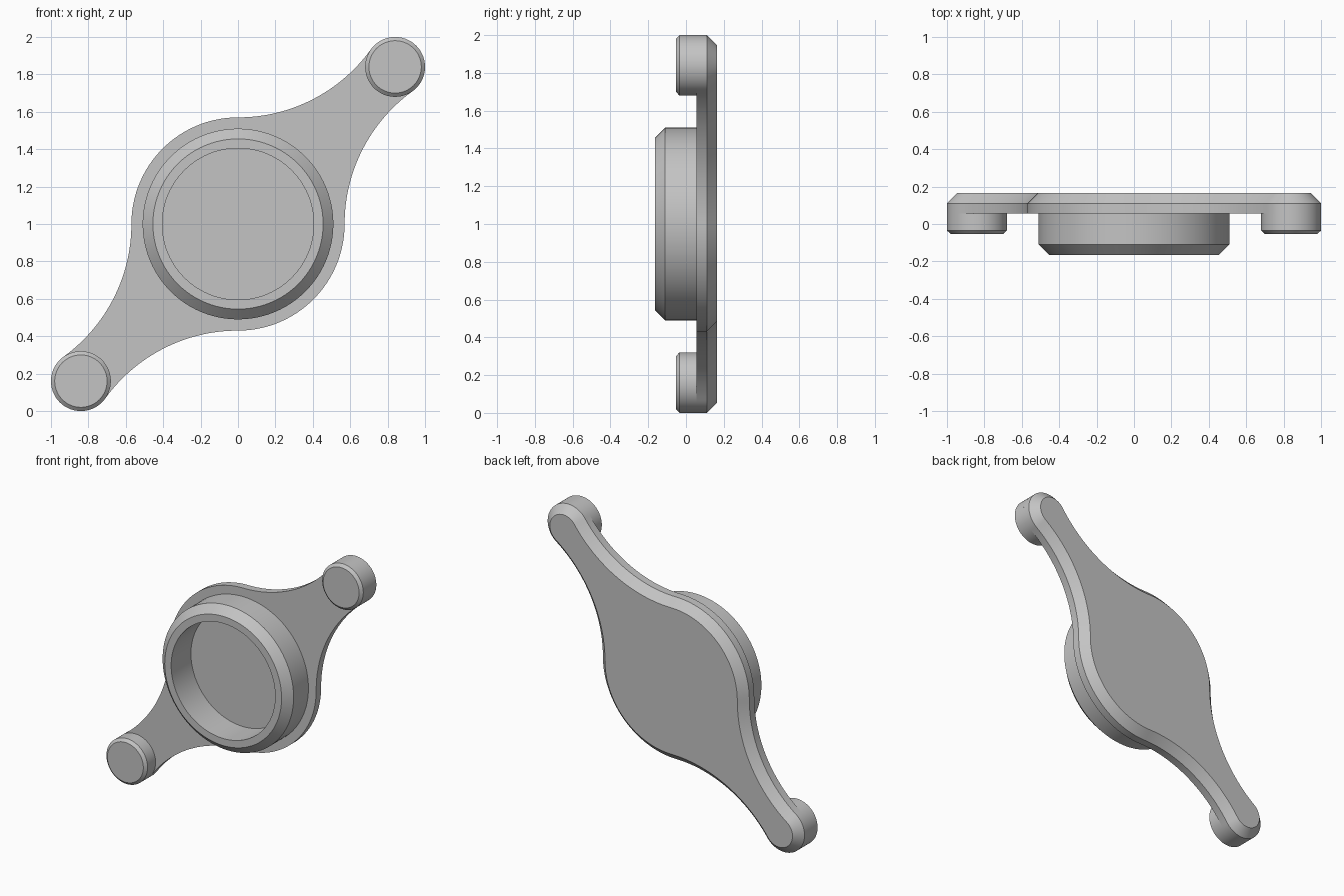
import bpy, bmesh
from math import sin, cos, radians, degrees, atan2

cube = bpy.data.objects.get("Cube")
if cube:
    bpy.data.objects.remove(cube)

grey = bpy.data.materials.new("plain grey")
grey.use_nodes = True
colour = (0.55, 0.55, 0.55, 1)
grey.diffuse_color = colour
grey.node_tree.nodes["Principled BSDF"].inputs["Base Color"].default_value = colour

HUB, END, REACH = 0.57, 0.16, 0.84      # hub radius, tip radius, tip offset
FRONT, BEVEL, BACK = 0.055, 0.11, 0.165  # depths of the plate along y
# Radius of the concave arc tangent to both the hub and the tip
drop = REACH - HUB
WAIST = (REACH**2 + drop**2 - END**2) / (2 * (END + drop))
FAR = HUB + WAIST


def arc(cx, cz, r, a0, a1, n):
    """Points on an arc, leaving out the last one."""
    angles = [radians(a0 + (a1 - a0) * i / n) for i in range(n)]
    return [(cx + r * cos(a), cz + r * sin(a)) for a in angles]


def circle(r, cx=0, cz=0):
    return arc(cx, cz, r, 0, 360, 96)


def arm_outline(inset):
    """Hub with two tapering arms, moved inward by inset."""
    t = degrees(atan2(REACH - FAR, REACH))
    half = arc(REACH, REACH, END - inset, -90 - t, 180 + t, 40)
    half += arc(0, FAR, WAIST + inset, t, -90, 32)
    half += arc(0, 0, HUB - inset, 90, 180, 32)
    half += arc(-FAR, 0, WAIST + inset, 0, -90 - t, 32)
    return half + [(-x, -z) for x, z in half]


def loft(name, sections, ring=False):
    """Join outlines at given depths; cap the ends or close into a ring."""
    bm = bmesh.new()
    loops = [[bm.verts.new((x, y, z + 1)) for x, z in pts] for pts, y in sections]
    pairs = list(zip(loops, loops[1:]))
    if ring:
        pairs.append((loops[-1], loops[0]))
    else:
        bm.faces.new(loops[0])
        bm.faces.new(loops[-1])
    for a, b in pairs:
        for i in range(len(a)):
            j = (i + 1) % len(a)
            bm.faces.new((a[i], a[j], b[j], b[i]))
    bmesh.ops.recalc_face_normals(bm, faces=bm.faces)
    mesh = bpy.data.meshes.new(name)
    bm.to_mesh(mesh)
    bm.free()
    mesh.materials.append(grey)
    obj = bpy.data.objects.new(name, mesh)
    bpy.context.collection.objects.link(obj)
    bpy.ops.object.select_all(action="DESELECT")
    obj.select_set(True)
    bpy.context.view_layer.objects.active = obj
    bpy.ops.object.shade_smooth_by_angle(angle=radians(30))


# Plate with bevelled back edge
loft("arm_plate", [(arm_outline(0), FRONT), (arm_outline(0), BEVEL),
                   (arm_outline(0.055), BACK)])

# Hollow collar on the front, open down to the plate
loft("hub_collar", [(circle(0.51), 0.07), (circle(0.51), -BEVEL),
                    (circle(0.455), -BACK), (circle(0.405), -BACK),
                    (circle(0.405), 0.07)], ring=True)

# Pegs at both tips
for name, s in (("upper_left_peg", REACH), ("lower_right_peg", -REACH)):
    loft(name, [(circle(END, s, s), FRONT), (circle(END, s, s), -0.035),
                (circle(0.14, s, s), -0.053)])
